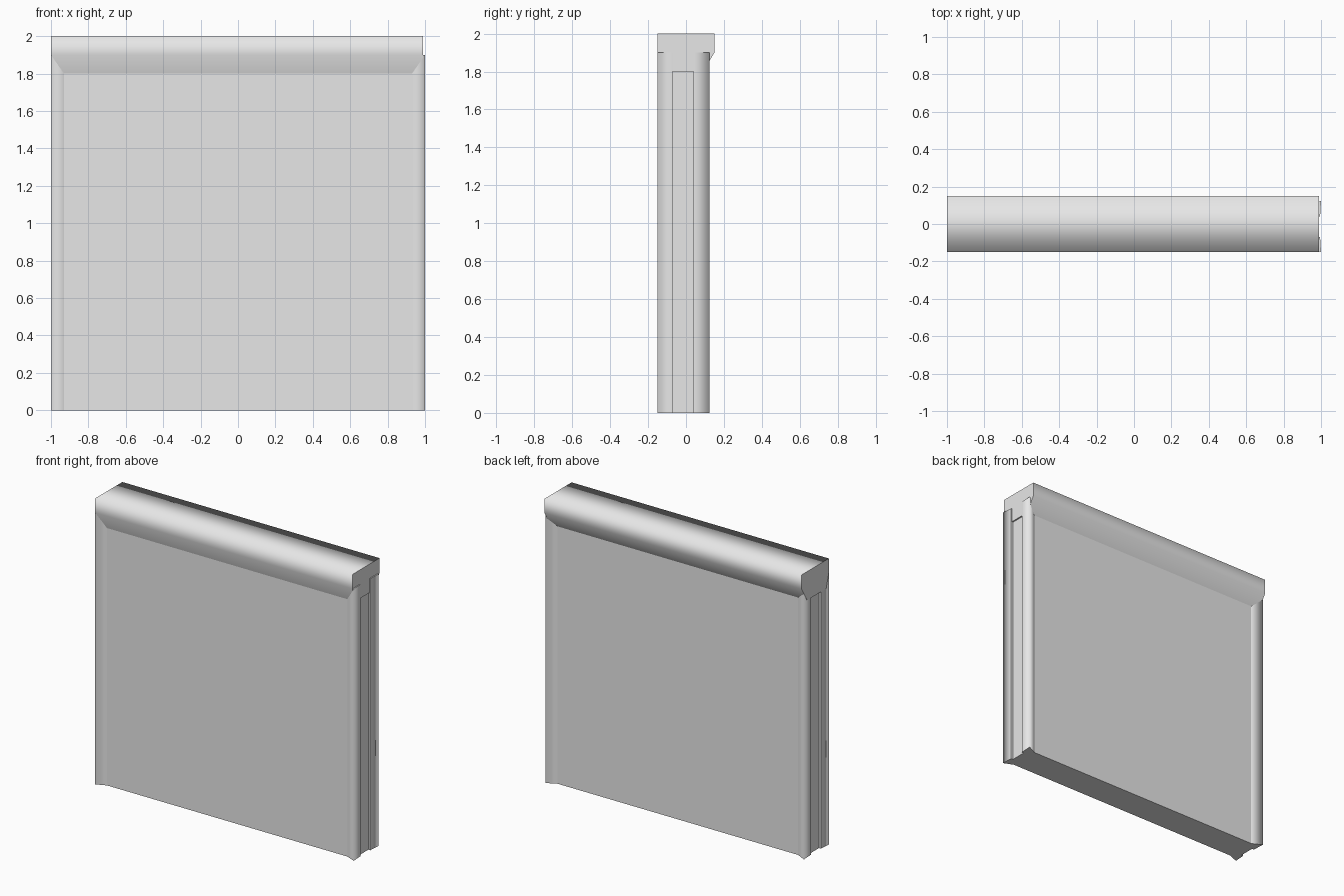
import bpy
import bmesh
from mathutils import Vector

cube = bpy.data.objects.get("Cube")
if cube:
    bpy.data.objects.remove(cube, do_unlink=True)

# Single plain grey material
GREY = (0.8, 0.8, 0.8, 1.0)
grey = bpy.data.materials.new("light_grey")
grey.use_nodes = True
grey.diffuse_color = GREY
grey.node_tree.nodes["Principled BSDF"].inputs["Base Color"].default_value = GREY


def extrude_profile(name, points, travel, smooth_points):
    """Sweep a closed outline; only edges at smooth_points shade smoothly."""
    bm = bmesh.new()
    base = [bm.verts.new(p) for p in points]
    far = [bm.verts.new(Vector(p) + Vector(travel)) for p in points]
    bm.faces.new(base)
    bm.faces.new(far[::-1])
    for i in range(len(base)):
        j = (i + 1) % len(base)
        bm.faces.new((base[j], base[i], far[i], far[j]))
    bmesh.ops.recalc_face_normals(bm, faces=bm.faces)
    for face in bm.faces:
        face.smooth = True
    for edge in bm.edges:
        edge.smooth = False
    for i in smooth_points:
        bm.edges.get((base[i], far[i])).smooth = True
    mesh = bpy.data.meshes.new(name)
    bm.to_mesh(mesh)
    bm.free()
    mesh.materials.append(grey)
    obj = bpy.data.objects.new(name, mesh)
    bpy.context.collection.objects.link(obj)
    return obj


# Wall panel: flared vertical corners and a shallow groove down each end
right_end = [(0.93, -0.12), (1.0, -0.15), (0.995, -0.07), (0.98, -0.07),
             (0.98, 0.04), (0.995, 0.04), (1.0, 0.125), (0.93, 0.09)]
left_end = [(-x, y) for x, y in reversed(right_end)]
outline = [(x, y, 0) for x, y in right_end + left_end]
corners = [i for i, p in enumerate(outline) if abs(p[0]) == 1.0]
extrude_profile("wall_panel", outline, (0, 0, 1.9), corners)

# Coping: rounded-looking cap whose skirts slope in to meet the panel
half = [(0.15, 2.0), (0.15, 1.9), (0.09, 1.8)]
section = half + [(-0.12, 1.8), (-0.15, 1.9), (-0.15, 2.0)]
cap_outline = [(-1.0, y, z) for y, z in section]
extrude_profile("coping_cap", cap_outline, (1.99, 0, 0), [0, 1, 4, 5])
